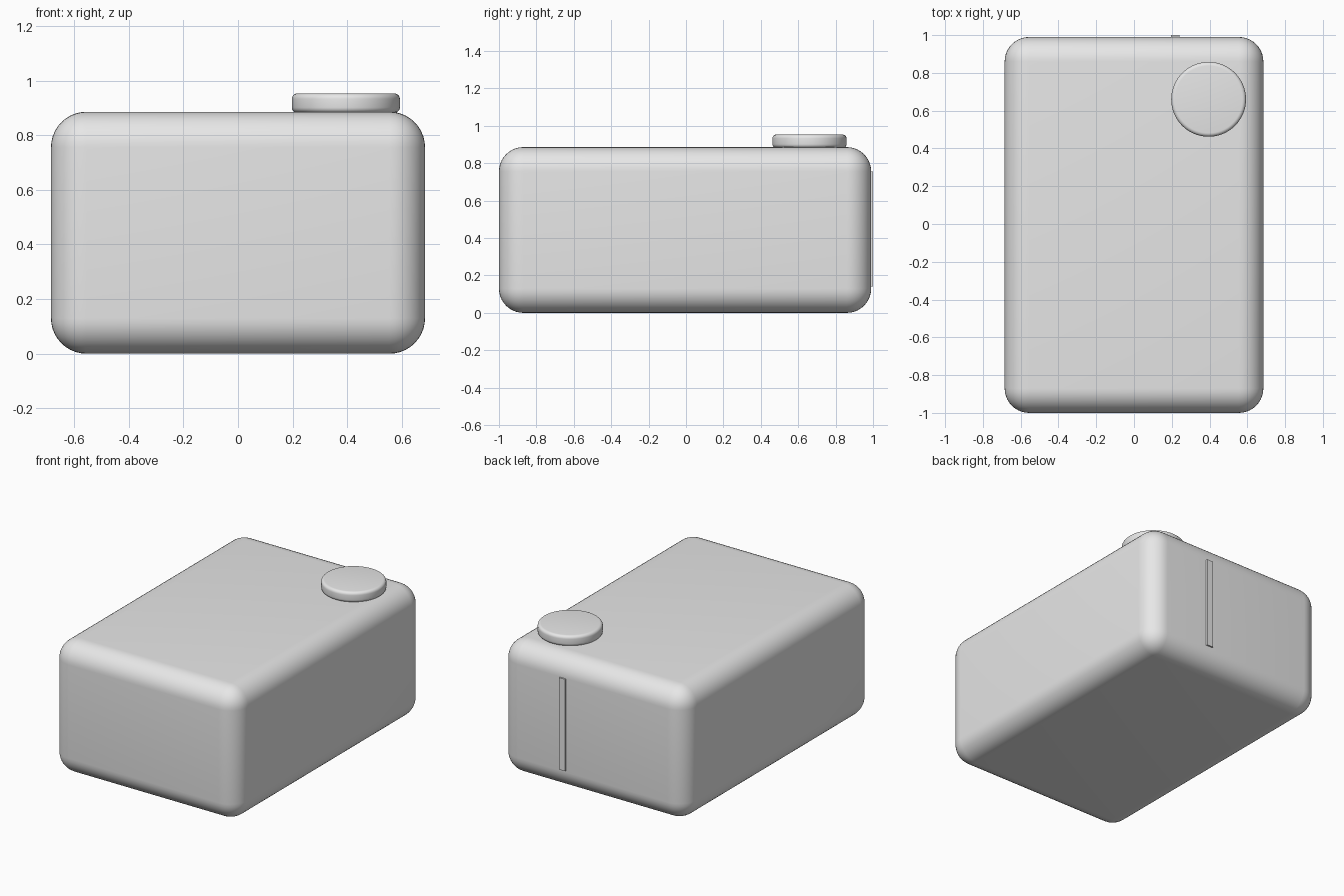
import bpy
import math

default = bpy.data.objects.get("Cube")
if default:
    bpy.data.objects.remove(default, do_unlink=True)

grey = bpy.data.materials.new("plain_grey")
grey.use_nodes = True
colour = (0.8, 0.8, 0.8, 1)
grey.diffuse_color = colour
grey.node_tree.nodes["Principled BSDF"].inputs["Base Color"].default_value = colour


def finish(obj, name, bevel=0, segments=1):
    """Name and colour a part, round its sharp edges and smooth it."""
    obj.name = name
    obj.data.materials.append(grey)
    if bevel:
        mod = obj.modifiers.new("rounding", "BEVEL")
        mod.width = bevel
        mod.segments = segments
        mod.limit_method = "ANGLE"
        mod.angle_limit = math.radians(40)
        bpy.ops.object.modifier_apply(modifier=mod.name)
        bpy.ops.object.shade_smooth_by_angle(angle=math.radians(35))
    return obj


def box(name, low, high, bevel=0, segments=1):
    """Box between two opposite corners."""
    centre = [(a + b) / 2 for a, b in zip(low, high)]
    bpy.ops.mesh.primitive_cube_add(size=1, location=centre)
    obj = bpy.context.object
    obj.scale = [b - a for a, b in zip(low, high)]
    bpy.ops.object.transform_apply(location=False, rotation=False, scale=True)
    return finish(obj, name, bevel, segments)


# Rounded main case
box("body", (-0.685, -1, 0), (0.685, 0.99, 0.886), 0.13, 10)

# Round button on the top, near the back left corner
bottom, top = 0.882, 0.953
bpy.ops.mesh.primitive_cylinder_add(
    vertices=64, radius=0.198, depth=top - bottom,
    location=(0.395, 0.66, (bottom + top) / 2))
button = finish(bpy.context.object, "button", 0.02, 5)

# Thin raised strip on the back
box("back_strip", (0.195, 0.97, 0.14), (0.242, 1, 0.755))
